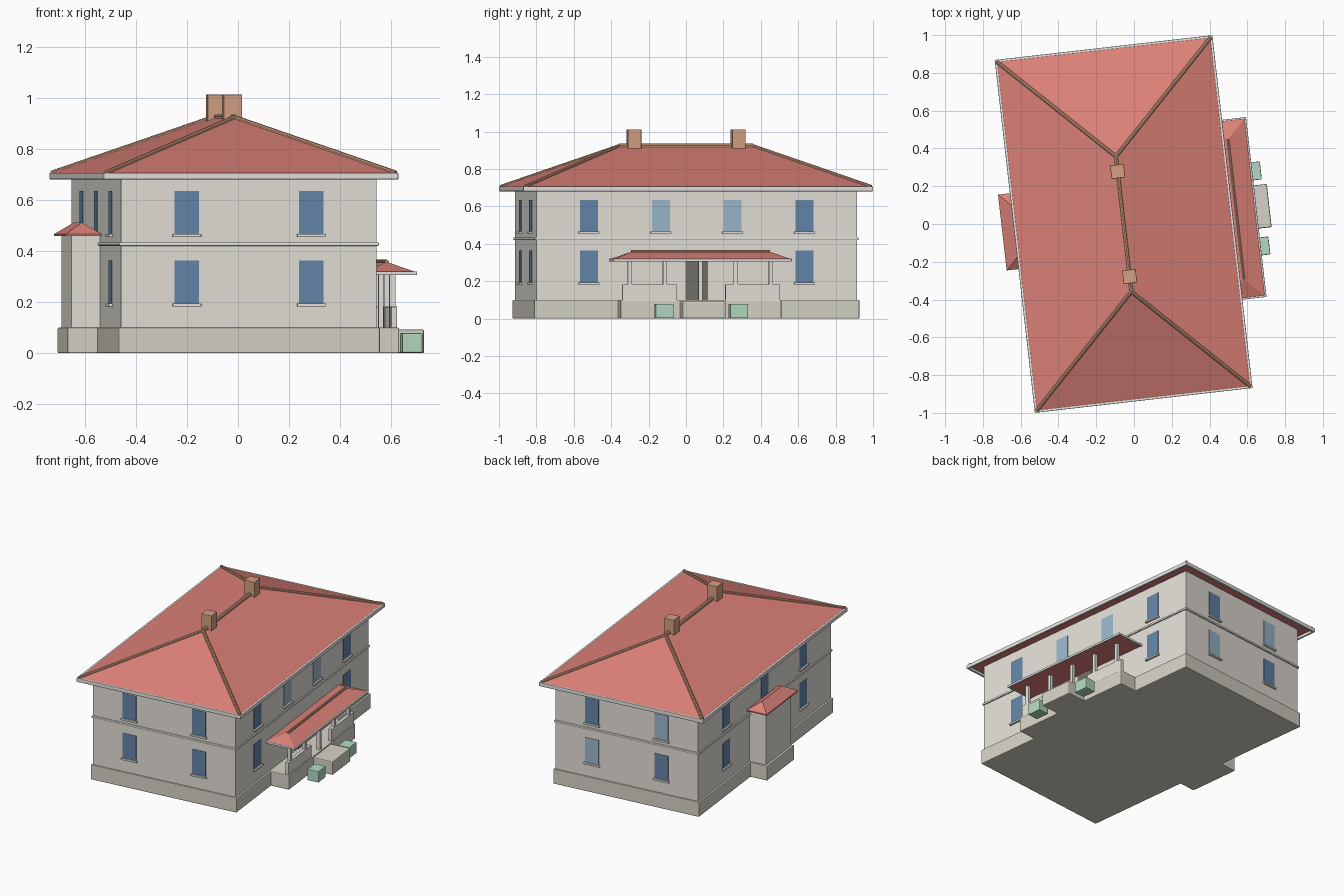
import bpy, bmesh, math
from mathutils import Matrix, Vector

if "Cube" in bpy.data.objects:
    bpy.data.objects.remove(bpy.data.objects["Cube"])

# The house is turned slightly about z
PLACE = Matrix.Translation((-0.055, 0, 0)) @ Matrix.Rotation(math.radians(6.5), 4, 'Z')


def mat(name, rgb):
    m = bpy.data.materials.new(name)
    m.diffuse_color = (*rgb, 1)
    m.use_nodes = True
    m.node_tree.nodes["Principled BSDF"].inputs["Base Color"].default_value = m.diffuse_color
    return m


WALL = mat("plaster", (0.78, 0.75, 0.69))
STONE = mat("stone", (0.68, 0.65, 0.57))
ROOF = mat("red_roof", (0.72, 0.22, 0.19))
BRICK = mat("brick", (0.66, 0.35, 0.22))
TRIM = mat("trim", (0.78, 0.77, 0.74))
DARK = mat("dark_glass", (0.13, 0.24, 0.40))
LIGHT = mat("light_glass", (0.33, 0.48, 0.62))
DOOR = mat("door", (0.17, 0.16, 0.14))
GREEN = mat("green", (0.45, 0.70, 0.54))


def finish(name, bm, material, bevel=0):
    bmesh.ops.recalc_face_normals(bm, faces=bm.faces)
    me = bpy.data.meshes.new(name)
    bm.to_mesh(me)
    bm.free()
    ob = bpy.data.objects.new(name, me)
    bpy.context.collection.objects.link(ob)
    ob.matrix_world = PLACE
    me.materials.append(material)
    if bevel:
        b = ob.modifiers.new("bevel", 'BEVEL')
        b.width = bevel
        b.segments = 2
    return ob


def box(name, x, y, z, material, bevel=0):
    """Box from (min, max) ranges in house coordinates."""
    bm = bmesh.new()
    size = [r[1] - r[0] for r in (x, y, z)]
    mid = [(r[0] + r[1]) / 2 for r in (x, y, z)]
    bmesh.ops.create_cube(bm, size=1, matrix=Matrix.Translation(mid) @ Matrix.Diagonal((*size, 1)))
    return finish(name, bm, material, bevel)


def tube(name, a, b, r, material):
    a, b = Vector(a), Vector(b)
    d = b - a
    bm = bmesh.new()
    m = Matrix.Translation((a + b) / 2) @ d.to_track_quat('Z', 'Y').to_matrix().to_4x4()
    bmesh.ops.create_cone(bm, cap_ends=True, segments=10, radius1=r, radius2=r, depth=d.length, matrix=m)
    return finish(name, bm, material)


def hip_roof(name, x, y, z0, z1, lip=0.008, tiles=0, hips=False):
    """Hipped roof whose ridge runs along y; optional ridge and hip tiles."""
    cx, inset = (x[0] + x[1]) / 2, (x[1] - x[0]) / 2
    bm = bmesh.new()
    corners = [(x[0], y[0]), (x[1], y[0]), (x[1], y[1]), (x[0], y[1])]
    low = [bm.verts.new((*c, z0 - lip)) for c in corners]
    up = [bm.verts.new((*c, z0)) for c in corners]
    r = [(cx, y[0] + inset, z1), (cx, y[1] - inset, z1)]
    f, b = [bm.verts.new(p) for p in r]
    bm.faces.new(low[::-1])
    for i in range(4):
        j = (i + 1) % 4
        bm.faces.new((low[i], low[j], up[j], up[i]))
    for face in ((up[0], up[1], f), (up[1], up[2], b, f), (up[2], up[3], b), (up[3], up[0], f, b)):
        bm.faces.new(face)
    finish(name, bm, ROOF)
    if tiles:
        tube(name + "_ridge_tiles", *r, tiles, BRICK)
    if hips:
        for i, c in enumerate(corners):
            tube(name + "_hip_tiles", (*c, z0), r[i // 2], tiles * 0.8, BRICK)


def ring(name, x, y, z, t, material, sides="lrfb"):
    """Rectangular frame of thin boxes, t thick."""
    parts = {"l": ((x[0], x[0] + t), y), "r": ((x[1] - t, x[1]), y),
             "f": (x, (y[0], y[0] + t)), "b": (x, (y[1] - t, y[1]))}
    for s in sides:
        box(f"{name}_{s}", *parts[s], z, material, 0.003)


A, B = 0.503, 0.863          # half width and half length of the walls

# Main body
box("base", (-A - 0.012, A + 0.012), (-B - 0.012, B + 0.012), (0, 0.1), STONE, 0.005)
box("walls", (-A, A), (-B, B), (0.09, 0.705), WALL)
box("string_course", (-A - 0.008, A + 0.008), (-B - 0.008, B + 0.008), (0.42, 0.434), TRIM, 0.004)

# Main roof, gutter and chimneys
hip_roof("main_roof", (-0.57, 0.57), (-0.93, 0.93), 0.705, 0.922, tiles=0.013, hips=True)
ring("gutter", (-0.58, 0.58), (-0.94, 0.94), (0.68, 0.706), 0.014, TRIM)
for v in (-0.28, 0.28):
    box("chimney", (-0.036, 0.036), (v - 0.036, v + 0.036), (0.88, 1.012), BRICK, 0.003)


# Windows with sills
def window(side, pos, z0, glass):
    w, h = 0.048, 0.173
    span, wide = (pos - w, pos + w), (pos - w - 0.008, pos + w + 0.008)
    sgn = 1 if side in "rb" else -1
    d = A if side in "lr" else B
    pane = sorted((sgn * (d - 0.01), sgn * (d + 0.003)))
    sill = sorted((sgn * (d - 0.01), sgn * (d + 0.014)))
    zp, zs = (z0, z0 + h), (z0 - 0.008, z0 + 0.004)
    if side in "lr":
        box("window", pane, span, zp, glass)
        box("sill", sill, wide, zs, TRIM, 0.002)
    else:
        box("window", span, pane, zp, glass)
        box("sill", wide, sill, zs, TRIM, 0.002)


LOW, HIGH = 0.19, 0.462
for u in (-0.245, 0.245):
    for z in (LOW, HIGH):
        window("f", u, z, DARK)
        window("b", u, z, LIGHT if (u > 0) == (z == LOW) else DARK)
for s in (-1, 1):
    window("r", s * 0.58, LOW, DARK)
    window("r", s * 0.58, HIGH, DARK)
    window("r", s * 0.193, HIGH, LIGHT)
    window("l", s * 0.5, LOW, DARK)
    window("l", s * 0.5, HIGH, DARK)
window("l", 0, HIGH, DARK)

# Left annex
C = 0.028
box("annex_base", (-0.632, -0.45), (C - 0.177, C + 0.177), (0, 0.1), STONE, 0.005)
box("annex_walls", (-0.617, -0.45), (C - 0.165, C + 0.165), (0.09, 0.462), WALL)
hip_roof("annex_roof", (-0.643, -0.501), (C - 0.202, C + 0.202), 0.466, 0.512)

# Porch on the right side
P = 0.01
box("porch_base", (0.45, 0.642), (P - 0.435, P + 0.43), (0, 0.1), STONE, 0.005)
box("porch_step", (0.63, 0.777), (P - 0.115, P + 0.115), (0, 0.092), STONE, 0.006)
box("front_door", (A - 0.01, A + 0.004), (-0.06, 0.06), (0.1, 0.305), DOOR)
for i in range(-2, 3):
    v = 0.006 + 0.19 * i
    box("porch_post", (0.609, 0.631), (v - 0.011, v + 0.011), (0.095, 0.312), TRIM)
for s in (-1, 1):
    a, b = sorted((P + s * 0.13, P + s * 0.425))
    box("porch_parapet", (0.612, 0.635), (a, b), (0.095, 0.182), WALL, 0.002)
    box("planter", (0.675, 0.754), (s * 0.2 - 0.048, s * 0.2 + 0.048), (0.002, 0.078), GREEN, 0.004)
hip_roof("porch_roof", (0.501, 0.699), (P - 0.472, P + 0.472), 0.319, 0.357, tiles=0.009)
ring("porch_gutter", (0.501, 0.708), (P - 0.479, P + 0.479), (0.305, 0.32), 0.01, TRIM, "rfb")
